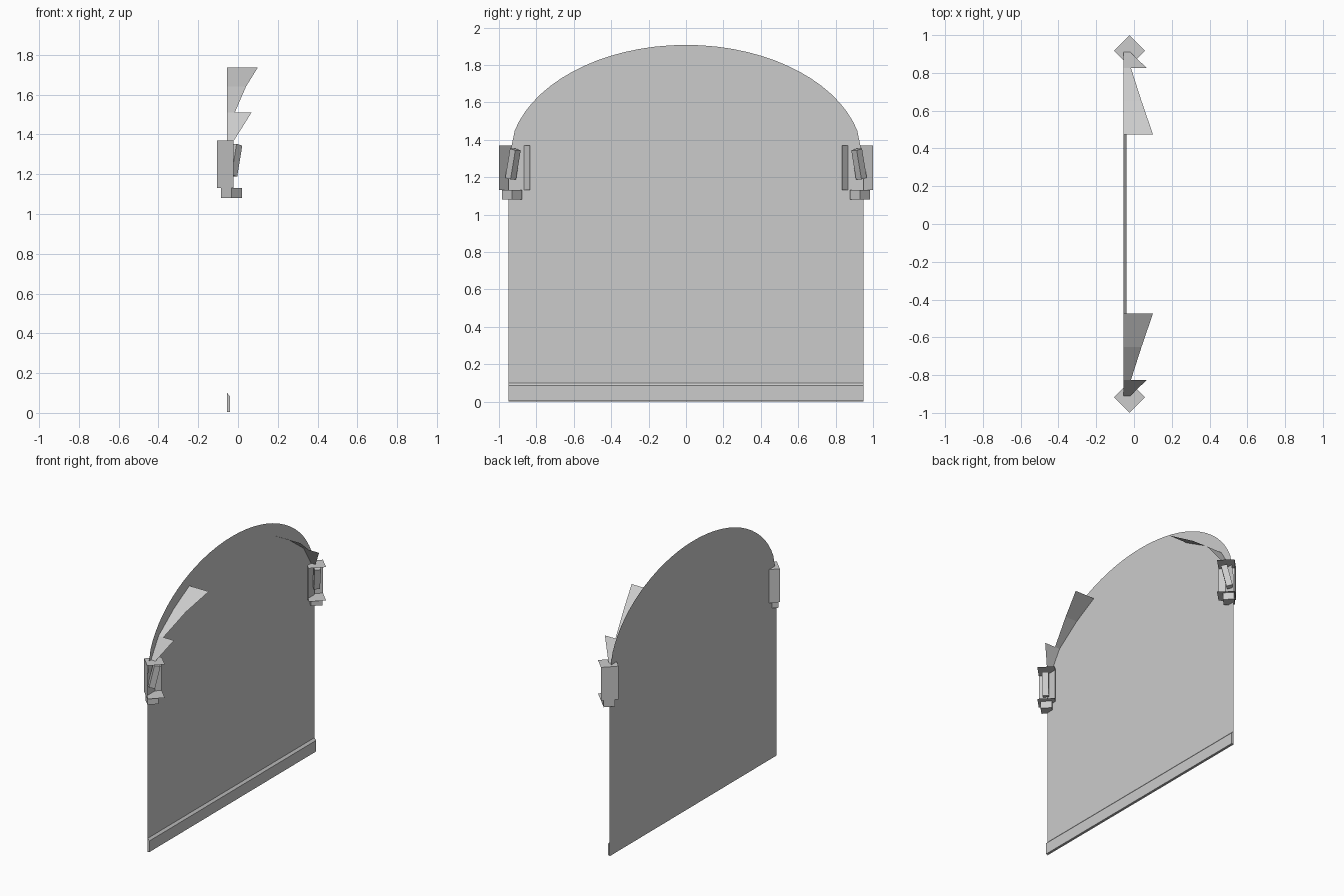
import bpy, bmesh
from math import sin, cos, radians
from mathutils import Matrix, Vector

if "Cube" in bpy.data.objects:
    bpy.data.objects.remove(bpy.data.objects["Cube"])


def make(name, verts, faces, mirror=False):
    mesh = bpy.data.meshes.new(name)
    mesh.from_pydata(verts, [], faces)
    bm = bmesh.new()
    bm.from_mesh(mesh)
    if all(e.is_manifold for e in bm.edges):
        bmesh.ops.recalc_face_normals(bm, faces=bm.faces)
    bm.to_mesh(mesh)
    bm.free()
    obj = bpy.data.objects.new(name, mesh)
    bpy.context.collection.objects.link(obj)
    if mirror:
        mod = obj.modifiers.new("mirror_sides", 'MIRROR')
        mod.use_axis = (False, True, False)
        mod.use_mirror_merge = False
    return obj


def diamond(cx, cy, r, z):
    return [(cx - r, cy, z), (cx, cy - r, z), (cx + r, cy, z), (cx, cy + r, z)]


BOX = [(3, 2, 1, 0), (4, 5, 6, 7), (0, 1, 5, 4), (1, 2, 6, 5), (2, 3, 7, 6), (3, 0, 4, 7)]
WALL_X = -0.055
HALF = 0.948

# arched wall: one flat sheet facing +x
angles = [0] + list(range(15, 166, 5)) + [180]
outline = [(WALL_X, -HALF, 0), (WALL_X, HALF, 0)]
outline += [(WALL_X, HALF * cos(radians(a)), 1.29 + 0.617 * sin(radians(a))) for a in angles]
make("arched_wall", outline, [tuple(range(len(outline)))])

# baseboard with sloped top, extruded along y
profile = [(WALL_X, 0.005), (-0.041, 0.005), (-0.041, 0.085), (WALL_X, 0.1)]
make("baseboard", [(x, y, z) for y in (-HALF, HALF) for x, z in profile], BOX)

# sconce shell: top and bottom plates plus two back panels, open to the room
shell = diamond(-0.023, -0.917, 0.082, 1.13) + diamond(-0.023, -0.917, 0.082, 1.37)
make("sconce_shell", shell, [(3, 2, 1, 0), (4, 5, 6, 7), (0, 1, 5, 4), (3, 0, 4, 7)], True)

# small block under the sconce
block = diamond(-0.033, -0.93, 0.053, 1.08) + diamond(-0.033, -0.93, 0.053, 1.13)
make("sconce_foot", block, BOX, True)

# leaning lamp inside the sconce
lean = Matrix.Rotation(radians(13), 4, Vector((-1, 1, 0)))
place = Matrix.Translation((-0.02, -0.925, 1.27)) @ lean
lamp = diamond(0, 0, 0.029, -0.08) + diamond(0, 0, 0.029, 0.08)
make("sconce_lamp", [place @ Vector(v) for v in lamp], BOX, True)

# jagged fin rising from each sconce below the arch: (outer x, y, z)
lower = [(-0.02, -0.91, 1.37), (0.068, -0.825, 1.51)]
upper = [(-0.016, -0.825, 1.51), (0.04, -0.65, 1.64), (0.1, -0.475, 1.737)]
verts, faces = [], []
for part in (lower, upper):
    start = len(verts)
    for x, y, z in part:
        verts += [(WALL_X, y, z), (x, y, z)]
    for i in range(start, len(verts) - 2, 2):
        faces.append((i, i + 1, i + 3, i + 2)[::-1])
make("jagged_fin", verts, faces, True)
